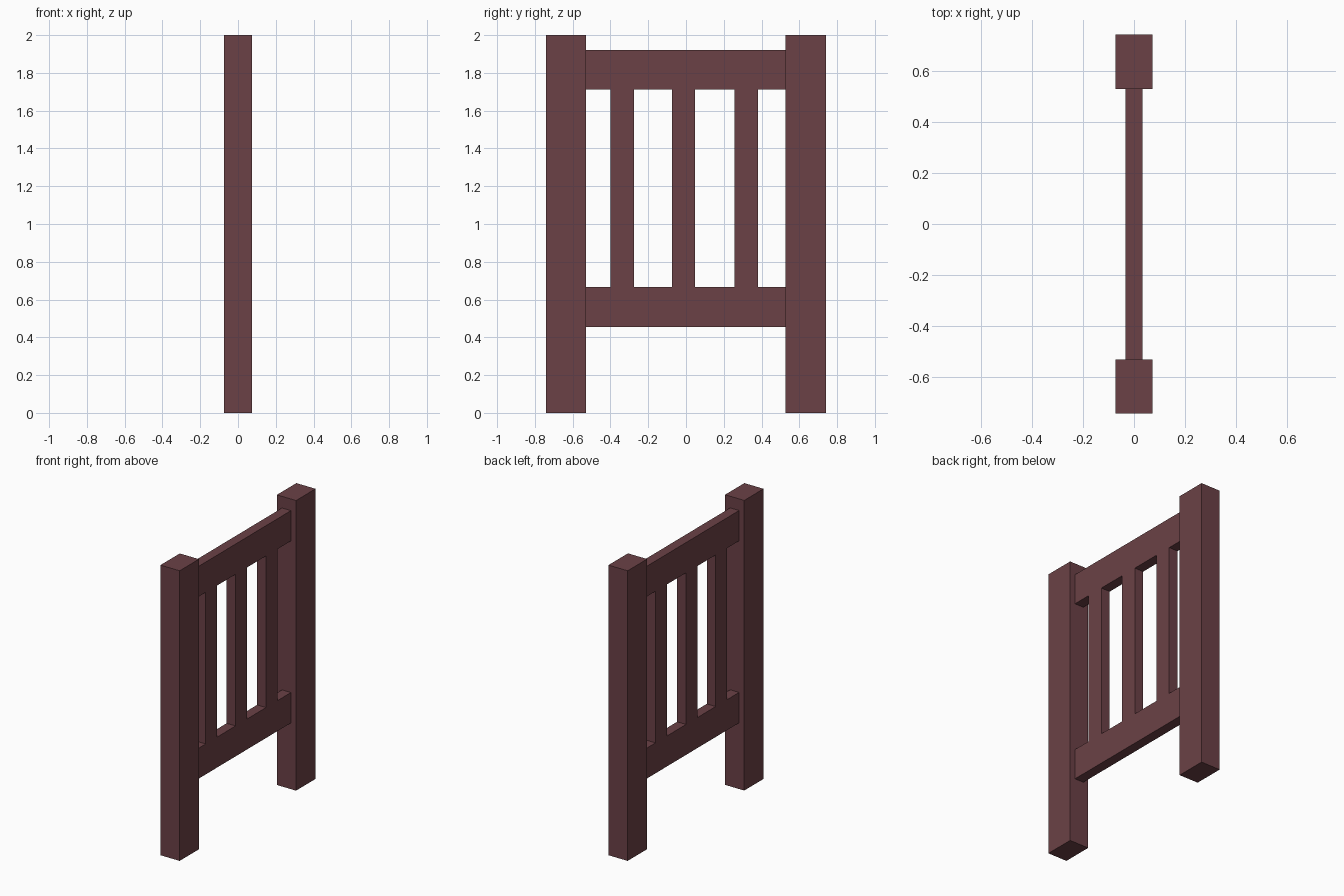
import bpy, bmesh

if "Cube" in bpy.data.objects:
    bpy.data.objects.remove(bpy.data.objects["Cube"])

wood = bpy.data.materials.new("dark_red_wood")
wood.diffuse_color = (0.147, 0.053, 0.061, 1)
wood.use_nodes = True
wood.node_tree.nodes["Principled BSDF"].inputs["Base Color"].default_value = wood.diffuse_color


def finish(name, bm):
    bmesh.ops.recalc_face_normals(bm, faces=bm.faces)
    mesh = bpy.data.meshes.new(name)
    bm.to_mesh(mesh)
    bm.free()
    mesh.materials.append(wood)
    obj = bpy.data.objects.new(name, mesh)
    bpy.context.collection.objects.link(obj)
    return obj


def box(name, lo, hi):
    bm = bmesh.new()
    bmesh.ops.create_cube(bm, size=1)
    for v in bm.verts:
        v.co = [hi[i] if v.co[i] > 0 else lo[i] for i in range(3)]
    return finish(name, bm)


# Two square-cut posts
box("front_post", (-0.073, -0.74, 0), (0.073, -0.53, 2))
box("back_post", (-0.073, 0.528, 0), (0.073, 0.74, 2))

# Panel: two rails joined by three flush slats, as one sheet with openings
ys = [-0.53, -0.40, -0.275, -0.075, 0.048, 0.257, 0.381, 0.528]
zs = [0.456, 0.666, 1.711, 1.92]
half = 0.034
bm = bmesh.new()
grid = [[bm.verts.new((-half, y, z)) for z in zs] for y in ys]
for i in range(len(ys) - 1):
    for j in range(len(zs) - 1):
        if j == 1 and i % 2 == 0:
            continue  # opening between slats
        bm.faces.new((grid[i][j], grid[i + 1][j], grid[i + 1][j + 1], grid[i][j + 1]))
new = bmesh.ops.extrude_face_region(bm, geom=bm.faces[:], use_keep_orig=True)["geom"]
for v in new:
    if isinstance(v, bmesh.types.BMVert):
        v.co.x = half
finish("rail_and_slat_panel", bm)
